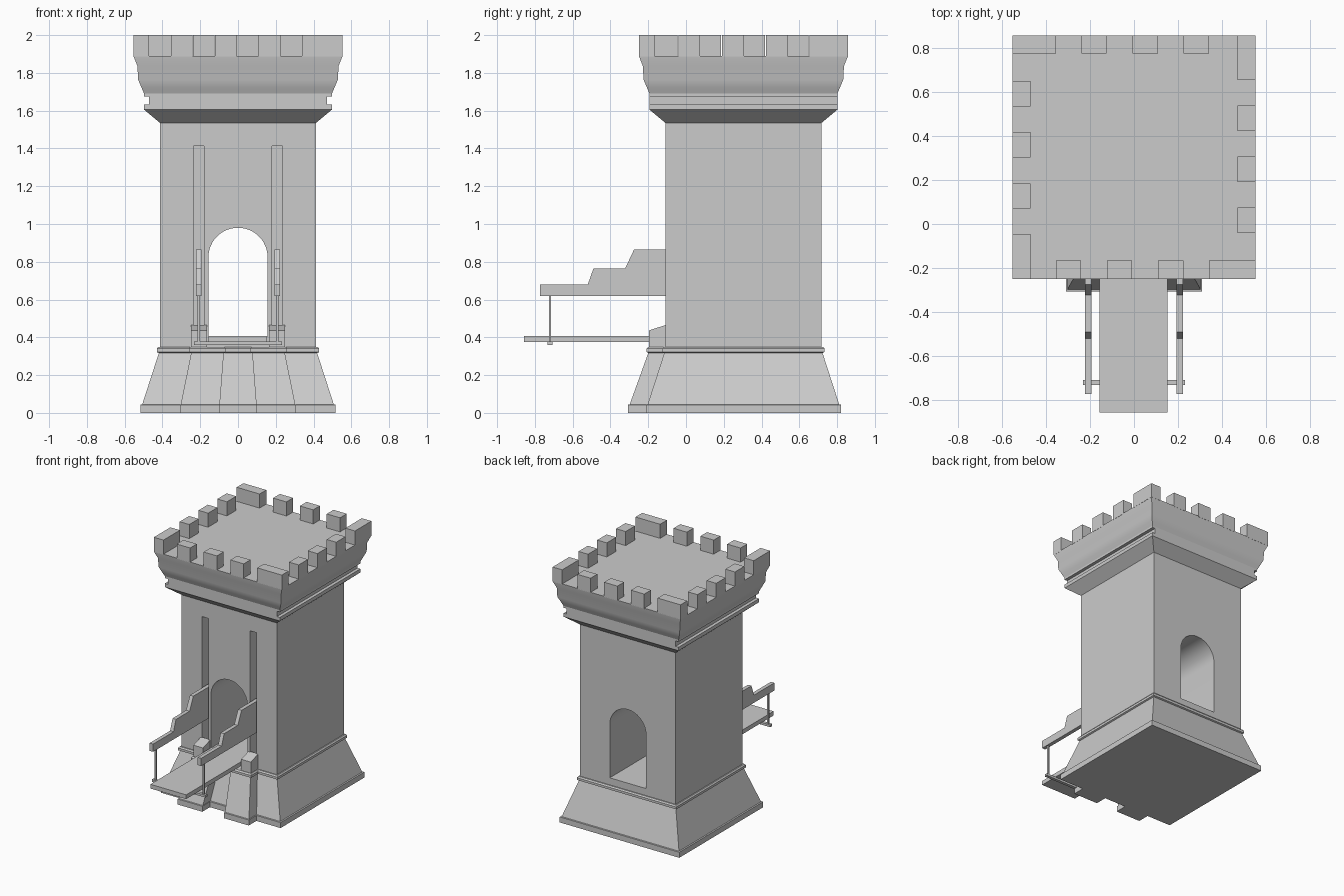
import bpy, bmesh, math

cube = bpy.data.objects.get("Cube")
if cube:
    bpy.data.objects.remove(cube, do_unlink=True)

CY = 0.304          # depth position of the tower axis
FRONT = -0.108      # front wall of the shaft

stone = bpy.data.materials.new("grey stone")
stone.use_nodes = True
GREY = (0.6, 0.6, 0.6, 1)
stone.diffuse_color = GREY
stone.node_tree.nodes["Principled BSDF"].inputs["Base Color"].default_value = GREY


def finish(name, bm, smooth=False):
    bmesh.ops.recalc_face_normals(bm, faces=bm.faces)
    mesh = bpy.data.meshes.new(name)
    bm.to_mesh(mesh)
    bm.free()
    mesh.materials.append(stone)
    obj = bpy.data.objects.new(name, mesh)
    bpy.context.collection.objects.link(obj)
    if smooth:
        smooth_edges(obj)
    return obj


def smooth_edges(obj):
    bpy.ops.object.select_all(action="DESELECT")
    obj.select_set(True)
    bpy.context.view_layer.objects.active = obj
    bpy.ops.object.shade_smooth_by_angle(angle=math.radians(30))


def loft(name, rings, smooth=False):
    """Stack of rectangles (x0, x1, y0, y1, z) joined into a solid."""
    bm = bmesh.new()
    loops = [[bm.verts.new(p) for p in ((a, c, z), (b, c, z), (b, d, z), (a, d, z))]
             for a, b, c, d, z in rings]
    for low, high in zip(loops, loops[1:]):
        for i in range(4):
            j = (i + 1) % 4
            bm.faces.new((low[i], low[j], high[j], high[i]))
    bm.faces.new(loops[0])
    bm.faces.new(loops[-1])
    return finish(name, bm, smooth)


def box(name, x0, x1, y0, y1, z0, z1):
    return loft(name, [(x0, x1, y0, y1, z0), (x0, x1, y0, y1, z1)])


def square(hx, z, hy=None):
    hy = hy or hx
    return (-hx, hx, CY - hy, CY + hy, z)


def prism(name, points, axis, lo, hi):
    """Extrude a profile along x (points are y, z) or along y (points are x, z)."""
    bm = bmesh.new()
    place = (lambda t, u, v: (t, u, v)) if axis == "x" else (lambda t, u, v: (u, t, v))
    ends = [[bm.verts.new(place(t, u, v)) for u, v in points] for t in (lo, hi)]
    for end in ends:
        bm.faces.new(end)
    for i in range(len(points)):
        j = (i + 1) % len(points)
        bm.faces.new((ends[0][i], ends[0][j], ends[1][j], ends[1][i]))
    return finish(name, bm)


def cut(target, cutter):
    mod = target.modifiers.new("cut", "BOOLEAN")
    mod.operation = "DIFFERENCE"
    mod.solver = "EXACT"
    mod.object = cutter
    bpy.context.view_layer.objects.active = target
    bpy.ops.object.modifier_apply(modifier=mod.name)
    bpy.data.objects.remove(cutter, do_unlink=True)


# Sloped base with plinth and moulding
loft("tower_base", [square(0.517, 0), square(0.517, 0.043), square(0.507, 0.045),
                    square(0.419, 0.317), square(0.43, 0.322),
                    square(0.43, 0.34), square(0.422, 0.35)])

# Shaft with arched passage and two chain slots
shaft = loft("tower_shaft", [square(0.413, 0.345), square(0.413, 1.54)])
ARCH_R, SPRING = 0.157, 0.823
arch = [(-ARCH_R, 0.405), (ARCH_R, 0.405)]
arch += [(ARCH_R * math.cos(math.pi * i / 24), SPRING + ARCH_R * math.sin(math.pi * i / 24))
         for i in range(25)]
cut(shaft, prism("passage_cutter", arch, "y", -0.3, 1))
for s in (-1, 1):
    x0, x1 = sorted((s * 0.18, s * 0.235))
    cut(shaft, box("slot_cutter", x0, x1, -0.3, FRONT + 0.1, 0.38, 1.412))
smooth_edges(shaft)

# Cornice: flared collar, side grooves, curved parapet
loft("cornice_collar", [square(0.413, 1.535), square(0.497, 1.605), square(0.497, 1.633),
                        square(0.472, 1.633, 0.497), square(0.472, 1.675, 0.497),
                        square(0.497, 1.675), square(0.497, 1.69)])
loft("parapet", [square(0.497, 1.69), square(0.51, 1.72), square(0.529, 1.765),
                 square(0.532, 1.835), square(0.553, 1.888), square(0.553, 1.89)], True)

# Battlements: three merlons and one long corner piece per side, turned around the tower
EDGE, THICK = 0.553, 0.083
for turn, (side, shift) in enumerate((("front", -0.007), ("right", 0.003),
                                      ("back", 0.008), ("left", 0.003))):
    spans = [(-0.348 + 0.232 * i + shift, -0.233 + 0.232 * i + shift) for i in range(3)]
    spans.append((0.347 + shift, EDGE))
    for n, (t0, t1) in enumerate(spans):
        c, s = round(math.cos(turn * math.pi / 2)), round(math.sin(turn * math.pi / 2))
        corners = [(t0, -EDGE), (t1, THICK - EDGE)]
        xs, ys = zip(*[(c * x - s * y, s * x + c * y) for x, y in corners])
        box(f"merlon_{side}_{n + 1}", min(xs), max(xs),
            CY + min(ys), CY + max(ys), 1.885, 2)

# Paired gate parts
rail = [(-0.773, 0.62), (-0.773, 0.68), (-0.52, 0.68), (-0.49, 0.765), (-0.322, 0.765),
        (-0.275, 0.865), (-0.02, 0.865), (-0.02, 0.62)]
cap = [(-0.196, 0.345), (-0.196, 0.437), (FRONT, 0.465), (-0.1, 0.465), (-0.1, 0.345)]
buttress = [(0.094, 0.308, -0.307, 0), (0.094, 0.308, -0.307, 0.043),
            (0.096, 0.303, -0.298, 0.045), (0.075, 0.248, -0.2, 0.317),
            (0.066, 0.26, -0.209, 0.322), (0.066, 0.26, -0.209, 0.34),
            (0.072, 0.252, -0.2, 0.35)]
for s, side in ((1, "left"), (-1, "right")):
    def span(a, b):
        return sorted((s * a, s * b))
    loft(f"buttress_{side}", [(*span(a, b), y, 0, z) for a, b, y, z in buttress])
    prism(f"buttress_cap_{side}", cap, "x", *span(0.165, 0.248))
    prism(f"lifting_beam_{side}", rail, "x", *span(0.193, 0.223))
    box(f"hanging_rod_{side}", *span(0.202, 0.214), -0.726, -0.714, 0.365, 0.63)

# Drawbridge deck and its cross bar
box("bridge_deck", -0.157, 0.152, -0.857, FRONT + 0.01, 0.375, 0.408)
box("cross_bar", -0.232, 0.232, -0.732, -0.708, 0.36, 0.378)
